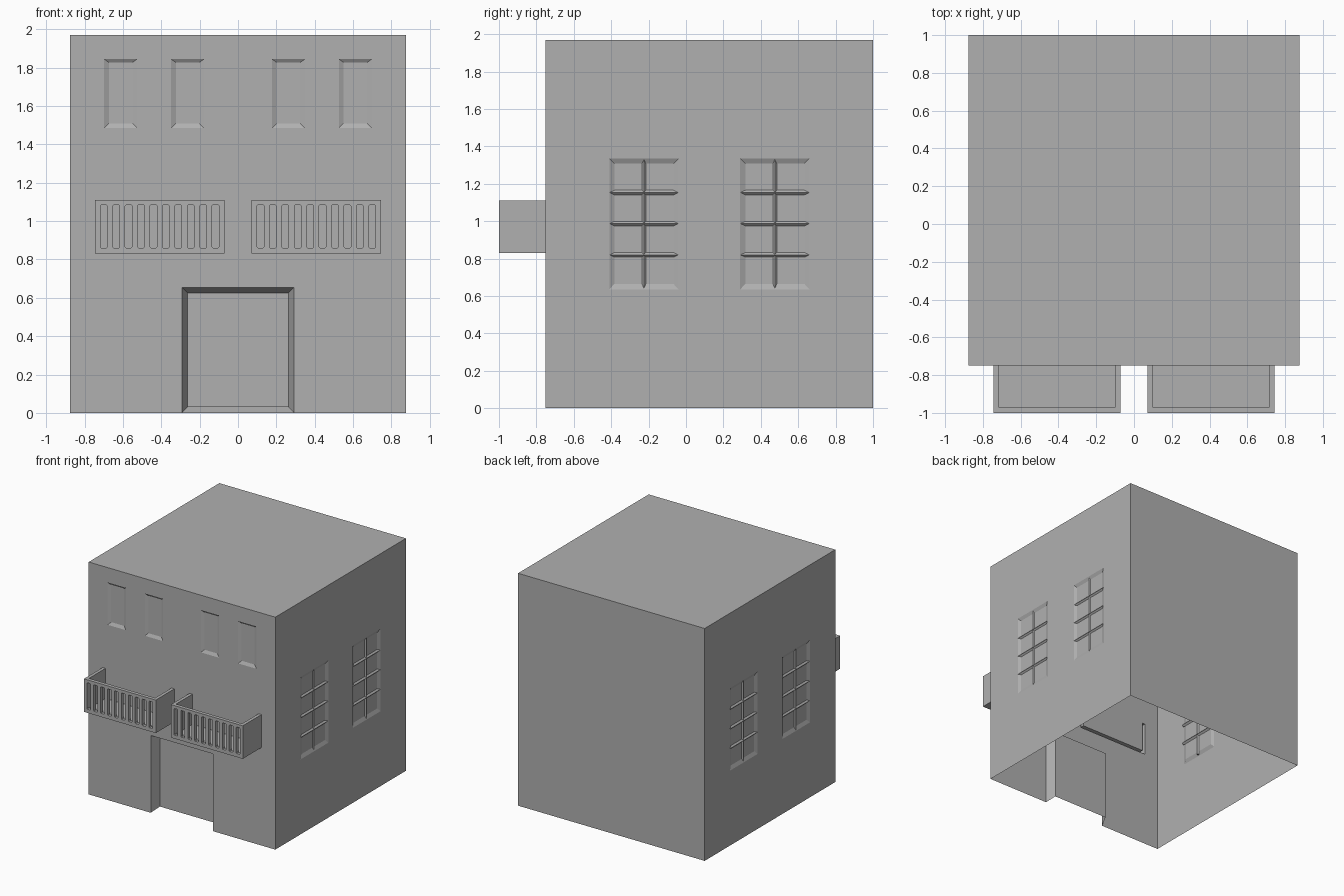
import bpy, bmesh, math
from mathutils import Vector, Matrix

if "Cube" in bpy.data.objects:
    bpy.data.objects.remove(bpy.data.objects["Cube"])

FRONT, SIDE, TOP = -0.75, 0.875, 1.97

grey = bpy.data.materials.new('mid_grey')
grey.diffuse_color = (0.435, 0.435, 0.435, 1)
grey.use_nodes = True
grey.node_tree.nodes["Principled BSDF"].inputs["Base Color"].default_value = grey.diffuse_color


def make(name, bm):
    bmesh.ops.recalc_face_normals(bm, faces=bm.faces[:])
    me = bpy.data.meshes.new(name)
    bm.to_mesh(me)
    bm.free()
    me.materials.append(grey)
    ob = bpy.data.objects.new(name, me)
    bpy.context.collection.objects.link(ob)
    return ob


def box(bm, x0, x1, y0, y1, z0, z1, round_r=0):
    m = Matrix.LocRotScale(Vector(((x0 + x1) / 2, (y0 + y1) / 2, (z0 + z1) / 2)),
                           None, Vector((x1 - x0, y1 - y0, z1 - z0)))
    vs = bmesh.ops.create_cube(bm, size=1, matrix=m)['verts']
    if round_r:
        es = {e for v in vs for e in v.link_edges
              if abs(e.verts[0].co.y - e.verts[1].co.y) > 0.01}
        bmesh.ops.bevel(bm, geom=list(es), offset=round_r, segments=1,
                        profile=0.5, affect='EDGES')


def recess(bm, place, u0, u1, z0, z1, inset, depth, bottom, top):
    # tapered cutter, continued a little outside the wall
    rings = []
    for d in (-0.01, depth):
        f = d / depth
        k, kb, kt = inset * f, bottom * f, top * f
        rings.append([bm.verts.new(place(u, z, d)) for u, z in
                      ((u0 + k, z0 + kb), (u1 - k, z0 + kb), (u1 - k, z1 - kt), (u0 + k, z1 - kt))])
    a, b = rings
    bm.faces.new(a)
    bm.faces.new(b)
    for i in range(4):
        j = (i + 1) % 4
        bm.faces.new((a[i], a[j], b[j], b[i]))


def boolean(ob, other, op):
    m = ob.modifiers.new('cut', 'BOOLEAN')
    m.object, m.operation, m.solver = other, op, 'EXACT'
    bpy.context.view_layer.objects.active = ob
    bpy.ops.object.modifier_apply(modifier=m.name)
    bpy.data.objects.remove(other)


def on_front(u, z, d):
    return (u, FRONT + d, z)


# House block
bm = bmesh.new()
box(bm, -SIDE, SIDE, FRONT, 1, 0, TOP)
house = make('house_walls', bm)

# Door, upper window and side window recesses
cut = bmesh.new()
recess(cut, on_front, -0.293, 0.293, -0.1, 0.655, 0.03, 0.08, 0, 0.03)
for s in (-1, 1):
    for c in (0.263, 0.612):
        recess(cut, on_front, s * c - 0.086, s * c + 0.086, 1.485, 1.845,
               0.025, 0.012, 0.025, 0.018)
    for y0 in (-0.41, 0.29):
        recess(cut, lambda u, z, d: (s * (SIDE - d), u, z),
               y0, y0 + 0.37, 0.635, 1.335, 0.027, 0.013, 0.03, 0.027)
boolean(house, make('recess_cutter', cut), 'DIFFERENCE')

# Balconies: hollow tubs with slotted fronts, fused to the wall
for s in (-1, 1):
    bm = bmesh.new()
    xs = sorted((s * 0.071, s * 0.745))
    box(bm, xs[0], xs[1], -1, -0.72, 0.83, 1.11)
    balcony = make('balcony', bm)
    bm = bmesh.new()
    box(bm, xs[0] + 0.027, xs[1] - 0.027, -0.97, -0.6, 0.855, 1.3)
    boolean(balcony, make('tub_cutter', bm), 'DIFFERENCE')
    bm = bmesh.new()
    for i in range(10):
        c = s * (0.117 + i * 0.0648)
        box(bm, c - 0.0175, c + 0.0175, -1.05, -0.95, 0.86, 1.085, 0.005)
    boolean(balcony, make('slot_cutter', bm), 'DIFFERENCE')
    boolean(house, balcony, 'UNION')

# Open underside; the door panel stops just above the ground
bm = bmesh.new()
bm.from_mesh(house.data)
under = [f for f in bm.faces if all(v.co.z < 0.001 for v in f.verts)]
bmesh.ops.delete(bm, geom=under, context='FACES')
for v in bm.verts:
    if v.co.z < 0.001 and abs(v.co.x) < 0.4 and -0.7 < v.co.y < -0.6:
        v.co.z = 0.03
bm.to_mesh(house.data)
bm.free()


# Glazing bars: slim diamond rods half sunk in the side window panes
def rod(bm, a, b, r):
    a, b = Vector(a), Vector(b)
    rot = (b - a).to_track_quat('Z', 'Y').to_matrix().to_4x4()
    bmesh.ops.create_cone(bm, cap_ends=True, segments=4, radius1=r, radius2=r,
                          depth=(b - a).length,
                          matrix=Matrix.Translation((a + b) / 2) @ rot)


for s in (-1, 1):
    for y0 in (-0.41, 0.29):
        bm = bmesh.new()
        x = s * (SIDE - 0.0145)
        rod(bm, (x, y0 + 0.185, 0.638), (x, y0 + 0.185, 1.332), 0.012)
        for z in (0.82, 0.987, 1.153):
            rod(bm, (x, y0 + 0.003, z), (x, y0 + 0.367, z), 0.014)
        make('window_bars', bm)
